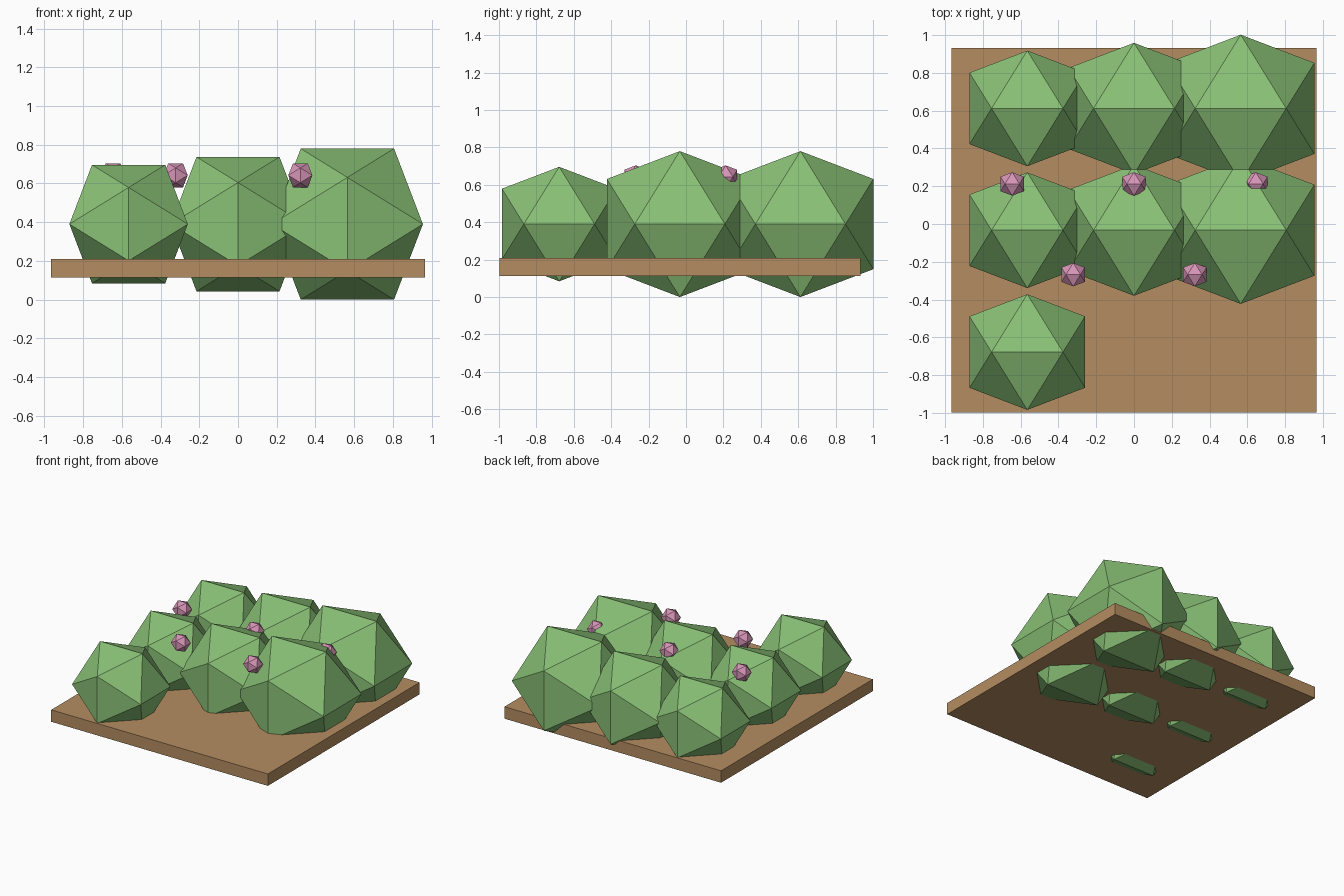
import bpy
import bmesh

cube = bpy.data.objects.get("Cube")
if cube:
    bpy.data.objects.remove(cube, do_unlink=True)

GOLDEN = (1 + 5 ** 0.5) / 2


def make_material(name, rgb):
    mat = bpy.data.materials.new(name)
    mat.use_nodes = True
    colour = (*rgb, 1.0)
    mat.diffuse_color = colour
    mat.node_tree.nodes["Principled BSDF"].inputs["Base Color"].default_value = colour
    return mat


def add_object(name, bm, location, mat):
    mesh = bpy.data.meshes.new(name)
    bm.to_mesh(mesh)
    bm.free()
    mesh.materials.append(mat)
    obj = bpy.data.objects.new(name, mesh)
    obj.location = location
    bpy.context.collection.objects.link(obj)
    return obj


def icosahedron(name, location, reach, mat):
    """Regular icosahedron with a flat top edge along x, from three golden rectangles."""
    bm = bmesh.new()
    short = reach / GOLDEN
    for s in (-short, short):
        for r in (-reach, reach):
            for corner in ((s, 0, r), (r, s, 0), (0, r, s)):
                bm.verts.new(corner)
    bmesh.ops.convex_hull(bm, input=bm.verts)
    bmesh.ops.recalc_face_normals(bm, faces=bm.faces)
    return add_object(name, bm, location, mat)


soil = make_material("soil brown", (0.46, 0.27, 0.12))
leaf = make_material("leaf green", (0.25, 0.53, 0.18))
petal = make_material("blossom pink", (0.68, 0.30, 0.47))

# Ground slab
bm = bmesh.new()
bmesh.ops.create_cube(bm, size=1)
bmesh.ops.scale(bm, vec=(1.93, 1.93, 0.096), verts=bm.verts)
add_object("ground_slab", bm, (0, -0.033, 0.161), soil)

# Bushes: two full rows and one lone bush in front
columns = [("left", 0.565, 0.39), ("middle", 0, 0.347), ("right", -0.565, 0.306)]
rows = [("back", 0.612, columns), ("centre", -0.033, columns), ("front", -0.678, columns[2:])]
for row, y, bushes in rows:
    for side, x, reach in bushes:
        icosahedron(f"bush_{row}_{side}", (x, y, 0.39), reach, leaf)

# Blossoms in two staggered rows
for row, y, xs in (("back", 0.212, (-0.645, 0, 0.645)), ("front", -0.268, (-0.322, 0.322))):
    for i, x in enumerate(xs, 1):
        icosahedron(f"blossom_{row}_{i}", (x, y, 0.642), 0.062, petal)
